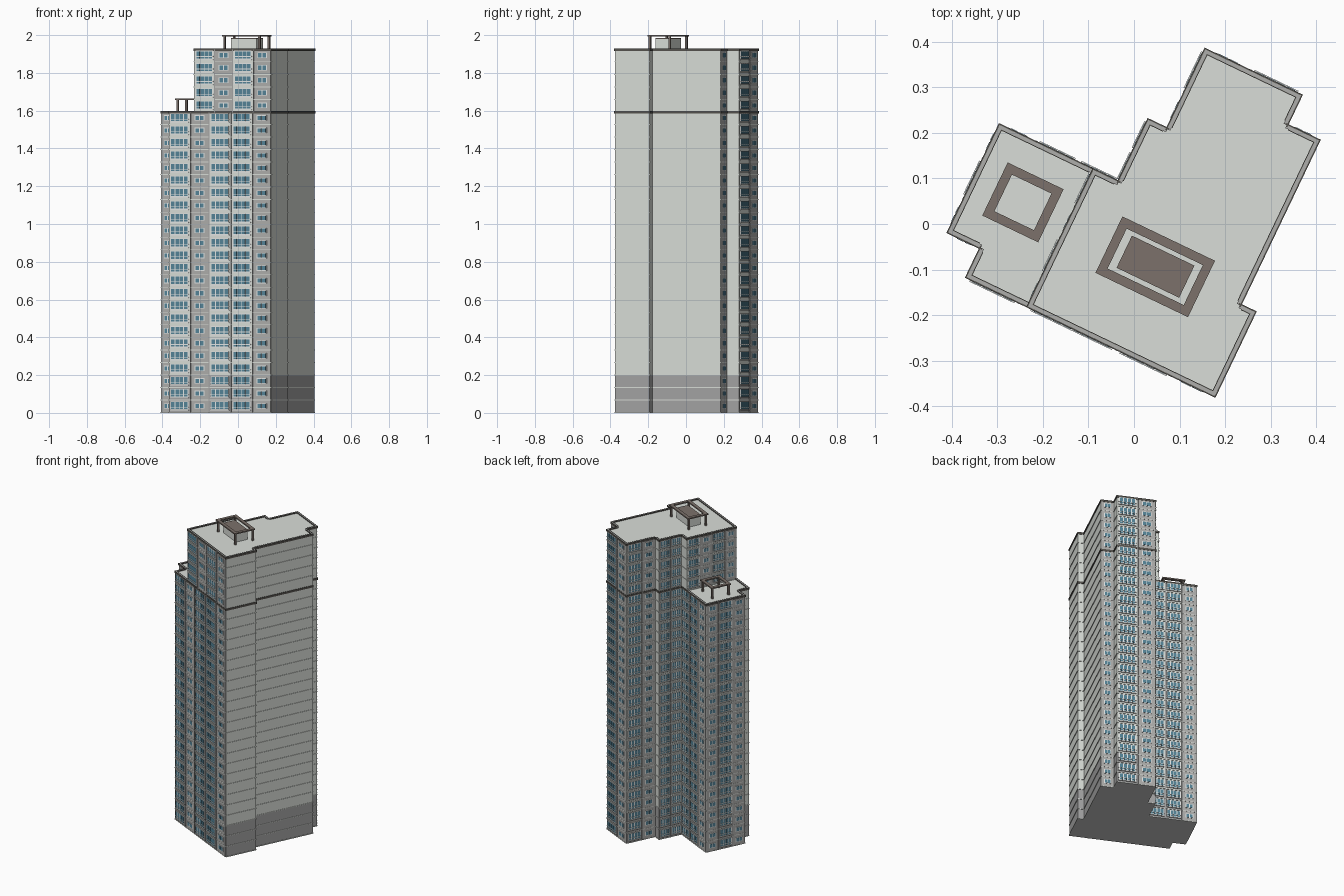
import bpy, bmesh, math
from mathutils import Vector

if "Cube" in bpy.data.objects:
    bpy.data.objects.remove(bpy.data.objects["Cube"])

TURN = -math.radians(25.6)      # whole tower is turned on its plot
FLOOR = 0.0663
LOW, HIGH = 24, 29              # storeys of the two wings
BASE_TOP, LOW_TOP, HIGH_TOP = 3 * FLOOR, LOW * FLOOR, HIGH * FLOOR


def material(name, r, g, b):
    m = bpy.data.materials.new(name)
    m.use_nodes = True
    m.diffuse_color = (r, g, b, 1)
    m.node_tree.nodes["Principled BSDF"].inputs["Base Color"].default_value = (r, g, b, 1)
    return m


WALL = material("light grey wall", 0.70, 0.73, 0.69)
BASE = material("base grey", 0.37, 0.37, 0.37)
SLAB = material("ground slab grey", 0.58, 0.58, 0.58)
PANEL = material("panel grey", 0.42, 0.42, 0.41)
TRIM = material("dark trim", 0.09, 0.085, 0.075)
BROWN = material("pergola brown", 0.20, 0.165, 0.145)
GLASS = material("blue glass", 0.09, 0.23, 0.31)
FRAME = material("white frame", 0.80, 0.82, 0.81)


def finish(bm, name, mat, z=0, floors=1):
    """Turn a bmesh into an object, optionally repeated per storey."""
    bmesh.ops.recalc_face_normals(bm, faces=bm.faces)
    me = bpy.data.meshes.new(name)
    bm.to_mesh(me)
    bm.free()
    me.materials.append(mat)
    ob = bpy.data.objects.new(name, me)
    bpy.context.collection.objects.link(ob)
    ob.rotation_euler.z = TURN
    ob.location.z = z
    if floors > 1:
        arr = ob.modifiers.new("storeys", 'ARRAY')
        arr.count = floors
        arr.use_relative_offset = False
        arr.use_constant_offset = True
        arr.constant_offset_displace = (0, 0, FLOOR)


def prism(bm, pts, z0, z1):
    face = bm.faces.new([bm.verts.new((x, y, z0)) for x, y in pts])
    top = bmesh.ops.extrude_face_region(bm, geom=[face])["geom"]
    bmesh.ops.translate(bm, vec=(0, 0, z1 - z0),
                        verts=[v for v in top if isinstance(v, bmesh.types.BMVert)])
    # the starting face stays behind as the bottom of the solid
    if not face.is_valid:
        bm.faces.ensure_lookup_table()


def block(bm, x0, x1, y0, y1, z0, z1):
    prism(bm, [(x0, y0), (x1, y0), (x1, y1), (x0, y1)], z0, z1)


class Wall:
    """A wall from a to b, with its outside on the right of that direction."""
    def __init__(self, a, b):
        self.a, d = Vector(a), Vector(b) - Vector(a)
        self.length = d.length
        self.d = d.normalized()
        self.n = Vector((self.d.y, -self.d.x))

    def box(self, bm, s0, s1, o0, o1, z0, z1):
        corners = [(s0, o0), (s0, o1), (s1, o1), (s1, o0)]
        prism(bm, [self.a + self.d * s + self.n * o for s, o in corners], z0, z1)


# Footprint corners, counter-clockwise from the front right
A, B, C, D = (.322, -.263), (.322, -.06), (.286, -.06), (.286, .34)
E, F, G, H = (.208, .34), (.208, .412), (-.024, .412), (-.024, .219)
I, J, K, L = (-.07, .219), (-.07, .068), (-.131, .068), (-.359, .068)
M, N, O, P = (-.359, -.192), (-.28, -.192), (-.28, -.263), (-.131, -.263)
shared = [A, B, C, D, E, F, G, H, I, J]
low_plan = shared + [L, M, N, O]
high_plan = shared + [K, P]

# Bay rhythm of each wall: W = wide glazed bay, S = small window in grey panel
shared_bays = {D: "S", F: "WS", G: "WS", I: "WW"}
low_bays = shared_bays | {J: "WWS", L: "SWS", M: "S", O: "WSWWS"}
high_bays = shared_bays | {K: "WSWS", P: "WSWS"}


def walls(plan):
    return [(a, Wall(a, b)) for a, b in zip(plan, plan[1:] + plan[:1])]


def facade(prefix, plan, bays, z, floors):
    """One storey of bays, stacked up the building."""
    panels, frames, glass, fins, ledges = [bmesh.new() for _ in range(5)]
    for start, wall in walls(plan):
        wall.box(ledges, 0, wall.length, -.003, .003, 0, .004)
        kinds = bays.get(start, "")
        unit = wall.length / max(1, sum(1.15 if k == "W" else 1 for k in kinds))
        s = 0
        for kind in kinds:
            w = unit * (1.15 if kind == "W" else 1)
            if kind == "W":
                margin, panes, z0, z1 = .11, 4, .020, .058
                # balcony rails across and below the glazing
                for rail in (.012, .029):
                    wall.box(frames, s + .07 * w, s + .93 * w, 0, .007, rail, rail + .003)
            else:
                margin, panes, z0, z1 = .26, 2, .026, .048
                wall.box(panels, s + .03 * w, s + .97 * w, 0, .002, .004, FLOOR)
            g0, g1 = s + margin * w, s + (1 - margin) * w
            wall.box(frames, g0 - .003, g1 + .003, 0, .004, z0 - .003, z1 + .003)
            step = (g1 - g0) / panes
            for i in range(panes):
                p0 = g0 + i * step
                wall.box(glass, p0 + .0022, p0 + step - .0022, .003, .005, z0, z1)
            if s > 0:
                wall.box(fins, s - .002, s + .002, 0, .004, 0, FLOOR)
            s += w
    finish(panels, prefix + "_window_panels", PANEL, z, floors)
    finish(frames, prefix + "_window_frames", FRAME, z, floors)
    finish(glass, prefix + "_window_glass", GLASS, z, floors)
    finish(fins, prefix + "_bay_fins", BASE, z, floors)
    finish(ledges, prefix + "_floor_ledges", WALL, z, floors)


def solid(name, plan, z0, z1, mat):
    bm = bmesh.new()
    prism(bm, plan, z0, z1)
    finish(bm, name, mat)


def parapet(name, plan, z):
    """Grey upstand with a dark rail on its outer and inner edges."""
    rails, upstand = bmesh.new(), bmesh.new()
    for _, wall in walls(plan):
        wall.box(rails, -.0035, wall.length + .0035, .0005, .0035, z - .007, z + .006)
        wall.box(rails, .007, wall.length - .007, -.009, -.007, z - .007, z + .006)
        wall.box(upstand, 0, wall.length, -.007, .0005, z - .007, z + .005)
    finish(rails, name + "_rails", TRIM)
    finish(upstand, name + "_upstand", PANEL)


# Main masses
solid("ground_slab", low_plan, 0, .003, SLAB)
solid("base_storeys", low_plan, .003, BASE_TOP, BASE)
solid("lower_tower", low_plan, BASE_TOP, LOW_TOP, WALL)
solid("upper_tower", high_plan, LOW_TOP, HIGH_TOP, WALL)
parapet("lower_parapet", low_plan, LOW_TOP)
parapet("upper_parapet", high_plan, HIGH_TOP)
facade("lower", low_plan, low_bays, 0, LOW)
facade("upper", high_plan, high_bays, LOW_TOP, HIGH - LOW)


def pergola(name, x0, x1, y0, y1, z0, z1, width=.02, post=.011):
    """Flat rectangular frame on four corner posts."""
    bm = bmesh.new()
    for a, b in ((y0, y0 + width), (y1 - width, y1)):
        block(bm, x0, x1, a, b, z1 - .008, z1)
    for a, b in ((x0, x0 + width), (x1 - width, x1)):
        block(bm, a, b, y0 + width, y1 - width, z1 - .008, z1)
    finish(bm, name + "_frame", BROWN)
    bm = bmesh.new()
    for x in (x0 + .005, x1 - .005 - post):
        for y in (y0 + .005, y1 - .005 - post):
            block(bm, x, x + post, y, y + post, z0, z1 - .008)
    finish(bm, name + "_posts", BROWN)


pergola("upper_pergola", -.03, .195, -.133, .004, HIGH_TOP, 2.0)
pergola("lower_pergola", -.308, -.172, -.127, .002, LOW_TOP, 1.665)

# Roof plant room with a brown cap
room = bmesh.new()
block(room, .008, .158, -.102, -.026, HIGH_TOP, 1.98)
finish(room, "plant_room", WALL)
cap = bmesh.new()
block(cap, .007, .159, -.103, -.025, 1.98, 1.986)
finish(cap, "plant_room_cap", BROWN)
